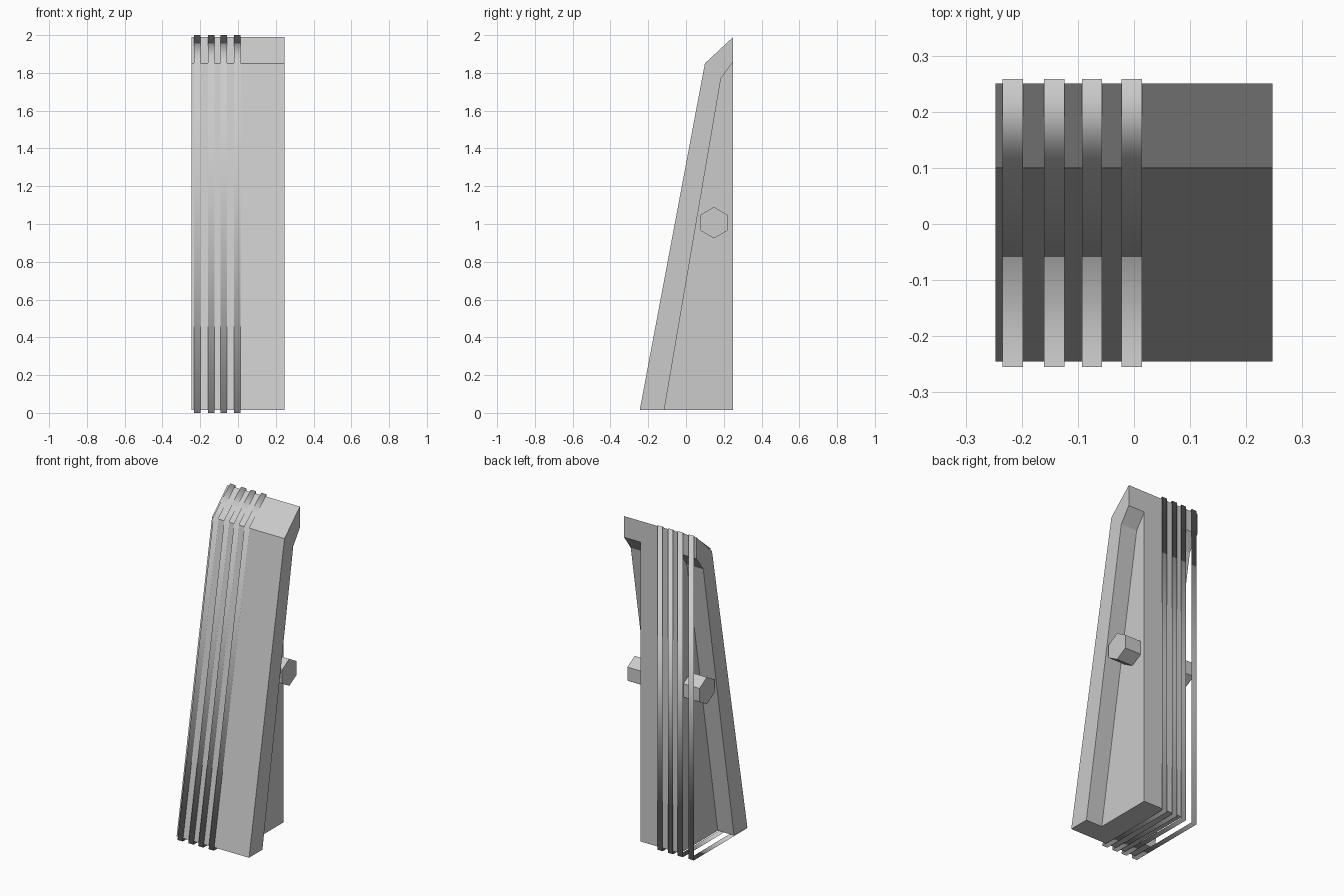
import bpy
import math

if "Cube" in bpy.data.objects:
    bpy.data.objects.remove(bpy.data.objects["Cube"])


def make_object(name, verts, faces, smooth=False):
    mesh = bpy.data.meshes.new(name)
    mesh.from_pydata(verts, [], faces)
    obj = bpy.data.objects.new(name, mesh)
    bpy.context.collection.objects.link(obj)
    mesh.polygons.foreach_set("use_smooth", [smooth] * len(mesh.polygons))
    return obj


def extrude_x(name, profile, x0, x1, capped=True, smooth=False):
    """Sweep a closed (y, z) outline, listed anticlockwise, along x."""
    n = len(profile)
    verts = [(x, y, z) for x in (x0, x1) for y, z in profile]
    faces = [(i, n + i, n + (i + 1) % n, (i + 1) % n)[::-1] for i in range(n)]
    if capped:
        faces += [tuple(range(n))[::-1], tuple(range(n, 2 * n))]
    return make_object(name, verts, faces, smooth)


# Sloping front plate with a hooked top
plate = extrude_x("front_plate", [
    (-0.245, 0.015), (-0.115, 0.015), (0.185, 1.77),
    (0.25, 1.86), (0.25, 1.99), (0.10, 1.85)], -0.247, 0.247)

# Narrower core behind the plate, reaching a little way into it
core = extrude_x("core", [
    (-0.16, 0.015), (0.25, 0.015), (0.25, 1.90), (0.16, 1.80)], -0.136, 0.136)

# Merge the core into the plate
union = plate.modifiers.new("merge_core", 'BOOLEAN')
union.operation = 'UNION'
union.solver = 'EXACT'
union.object = core
bpy.context.view_layer.objects.active = plate
bpy.ops.object.modifier_apply(modifier=union.name)
bpy.data.objects.remove(core)
plate.name = "body"

# Hexagonal cross pin
pin = [(0.148 + 0.083 * math.cos(math.radians(30 + 60 * i)),
        1.007 + 0.083 * math.sin(math.radians(30 + 60 * i))) for i in range(6)]
extrude_x("cross_pin", pin, -0.246, 0.246)

# Four paper-thin bands wrapped round the body
loop = [(-0.255, 0.0), (0.258, 0.0), (0.258, 2.0), (0.095, 1.86)]
for i, x in enumerate((-0.216, -0.142, -0.075, -0.004)):
    extrude_x(f"band_{i + 1}", loop, x - 0.018, x + 0.018, capped=False, smooth=True)
